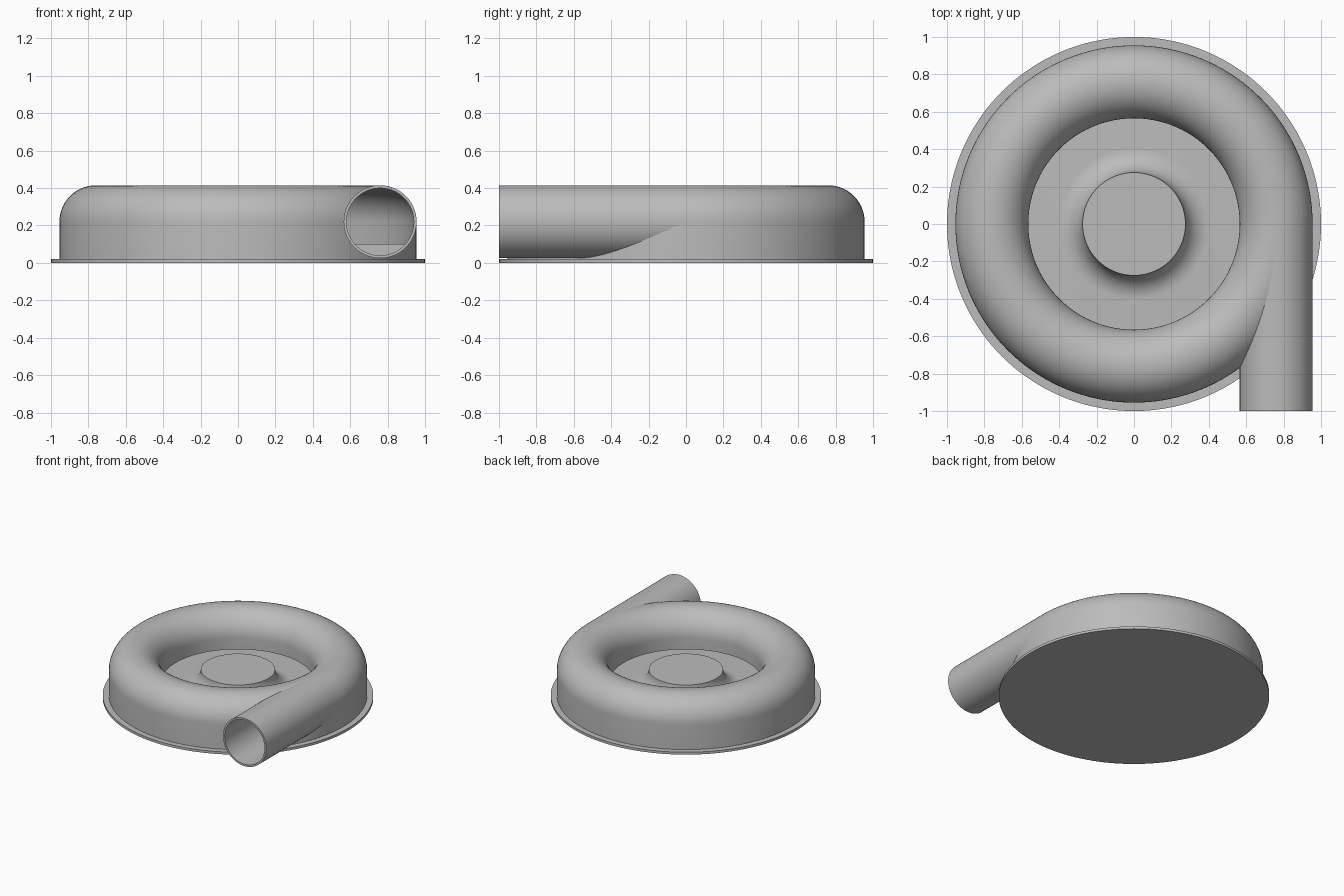
import bpy, bmesh
from math import cos, sin, pi, radians
from mathutils import Vector

cube = bpy.data.objects.get("Cube")
if cube:
    bpy.data.objects.remove(cube, do_unlink=True)

grey = bpy.data.materials.new("plain_grey")
grey.use_nodes = True
colour = (0.5, 0.5, 0.5, 1)
grey.diffuse_color = colour
grey.node_tree.nodes["Principled BSDF"].inputs["Base Color"].default_value = colour

RING, MID = 0.76, 0.22        # radius and height of the channel centre line
OUTER, INNER = 0.195, 0.18    # outside and inside radius of the channel wall
FLOOR, LIP, HUB = 0.1, 0.13, 0.23


def arc(cx, cz, r, start, end, n):
    angles = [radians(start + (end - start) * i / n) for i in range(n + 1)]
    return [(cx + r * cos(a), cz + r * sin(a)) for a in angles]


def revolve(name, profile, centre, axis, steps, closed=False):
    """Spin an (r, height) profile about an axis through centre."""
    axis = Vector(axis)
    side = Vector((1, 0, 0))
    bm = bmesh.new()
    vs = [bm.verts.new(Vector(centre) + side * r + axis * h) for r, h in profile]
    pairs = list(zip(vs, vs[1:])) + ([(vs[-1], vs[0])] if closed else [])
    edges = [bm.edges.new(p) for p in pairs]
    bmesh.ops.spin(bm, geom=vs + edges, cent=centre, axis=axis,
                   angle=2 * pi, steps=steps)
    bmesh.ops.remove_doubles(bm, verts=bm.verts, dist=1e-5)
    bmesh.ops.recalc_face_normals(bm, faces=bm.faces)
    mesh = bpy.data.meshes.new(name)
    bm.to_mesh(mesh)
    bm.free()
    mesh.materials.append(grey)
    obj = bpy.data.objects.new(name, mesh)
    bpy.context.collection.objects.link(obj)
    return obj


def select(obj):
    bpy.ops.object.select_all(action='DESELECT')
    obj.select_set(True)
    bpy.context.view_layer.objects.active = obj


# Housing: base flange, rounded channel shell, floor and flared hub
fillet = HUB - FLOOR
profile = [(0, 0), (1, 0), (1, 0.02), (RING + OUTER, 0.02)]
profile += arc(RING, MID, OUTER, 0, 180, 28)
profile += [(RING - OUTER, LIP), (RING - INNER, LIP)]
profile += arc(RING, MID, INNER, 180, 0, 28)
profile += [(RING + INNER, FLOOR)]
profile += arc(0.275 + fillet, HUB, fillet, 270, 180, 12)
profile += [(0, HUB)]
housing = revolve("housing", profile, (0, 0, 0), (0, 0, 1), 144)

# Outlet bore cut through the housing
bore = revolve("bore_cutter",
               [(0, -0.1), (INNER + 0.001, -0.1), (INNER + 0.001, 1), (0, 1)],
               (RING, -1, MID), (0, 1, 0), 56)
bore.hide_render = True
cut = housing.modifiers.new("outlet_bore", 'BOOLEAN')
cut.operation = 'DIFFERENCE'
cut.solver = 'EXACT'
cut.object = bore
select(housing)
bpy.ops.object.modifier_apply(modifier=cut.name)
bpy.data.objects.remove(bore, do_unlink=True)

# Straight outlet pipe, tangent to the channel
pipe = revolve("outlet_pipe",
               [(OUTER, 0), (OUTER, 1), (INNER, 1), (INNER, 0)],
               (RING, -1, MID), (0, 1, 0), 56, closed=True)

for part in (housing, pipe):
    select(part)
    bpy.ops.object.shade_smooth_by_angle(angle=radians(30))
